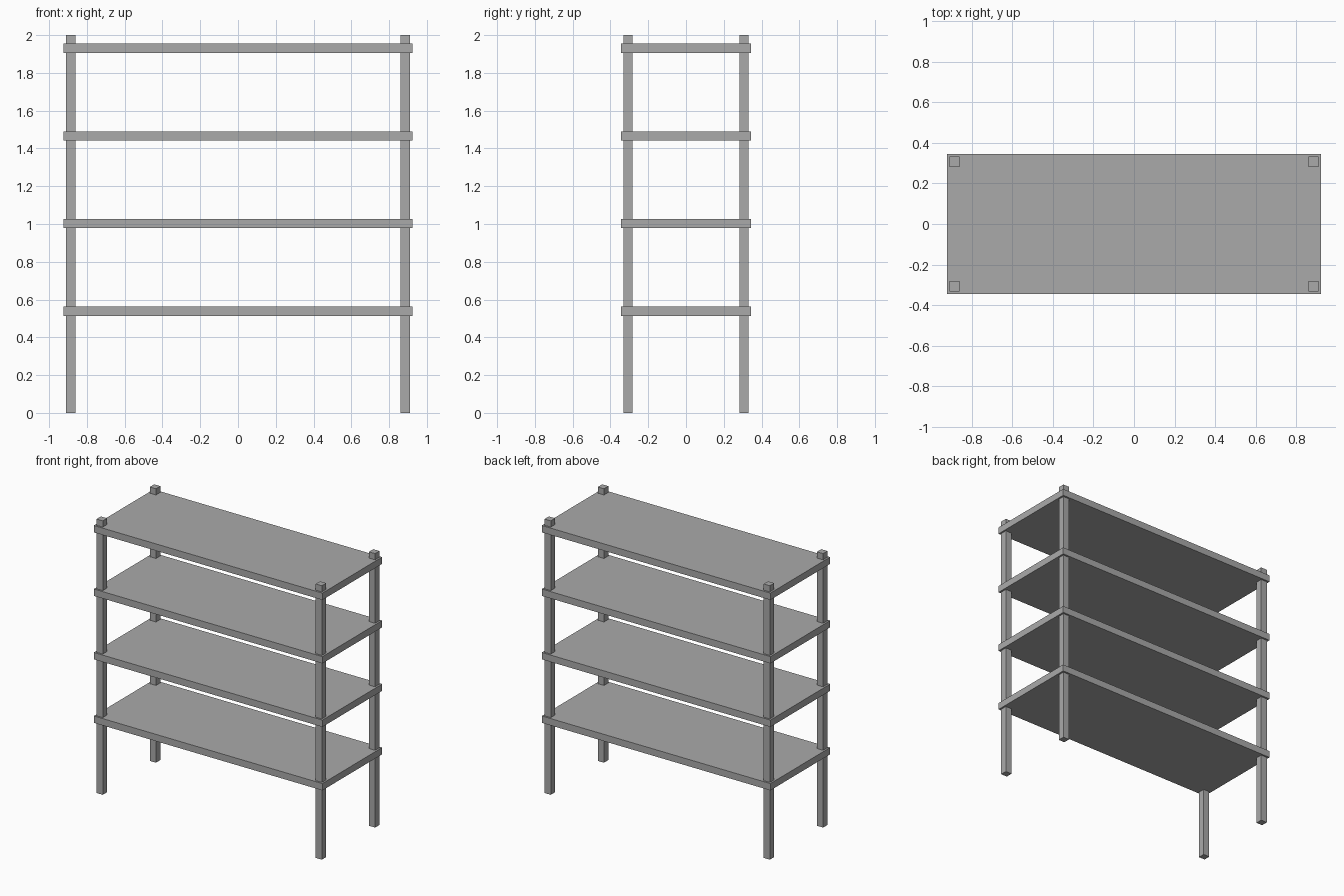
import bpy

# Remove the default cube
cube = bpy.data.objects.get("Cube")
if cube:
    bpy.data.objects.remove(cube, do_unlink=True)

# Single grey finish
grey = bpy.data.materials.new("plain_grey")
grey.use_nodes = True
grey.diffuse_color = (0.4, 0.4, 0.4, 1)
grey.node_tree.nodes["Principled BSDF"].inputs["Base Color"].default_value = (0.4, 0.4, 0.4, 1)


def box(name, size, centre):
    bpy.ops.mesh.primitive_cube_add(size=1, location=centre)
    obj = bpy.context.object
    obj.name = name
    obj.data.name = name
    obj.scale = size
    bpy.ops.object.transform_apply(location=False, rotation=False, scale=True)
    obj.data.materials.append(grey)
    return obj


HEIGHT = 2.0
POST = 0.05
POST_X, POST_Y = 0.885, 0.307
SHELF = (1.846, 0.69, 0.05)
LOWEST, SPACING = 0.539, 0.4635

# Four square corner posts
for side, sx in (("right", -1), ("left", 1)):
    for end, sy in (("front", -1), ("back", 1)):
        box(f"{end}_{side}_post", (POST, POST, HEIGHT),
            (sx * POST_X, sy * POST_Y, HEIGHT / 2))

# Four evenly spaced shelves, passing around the posts
for i in range(4):
    box(f"shelf_{i + 1}", SHELF, (0, 0, LOWEST + i * SPACING))
